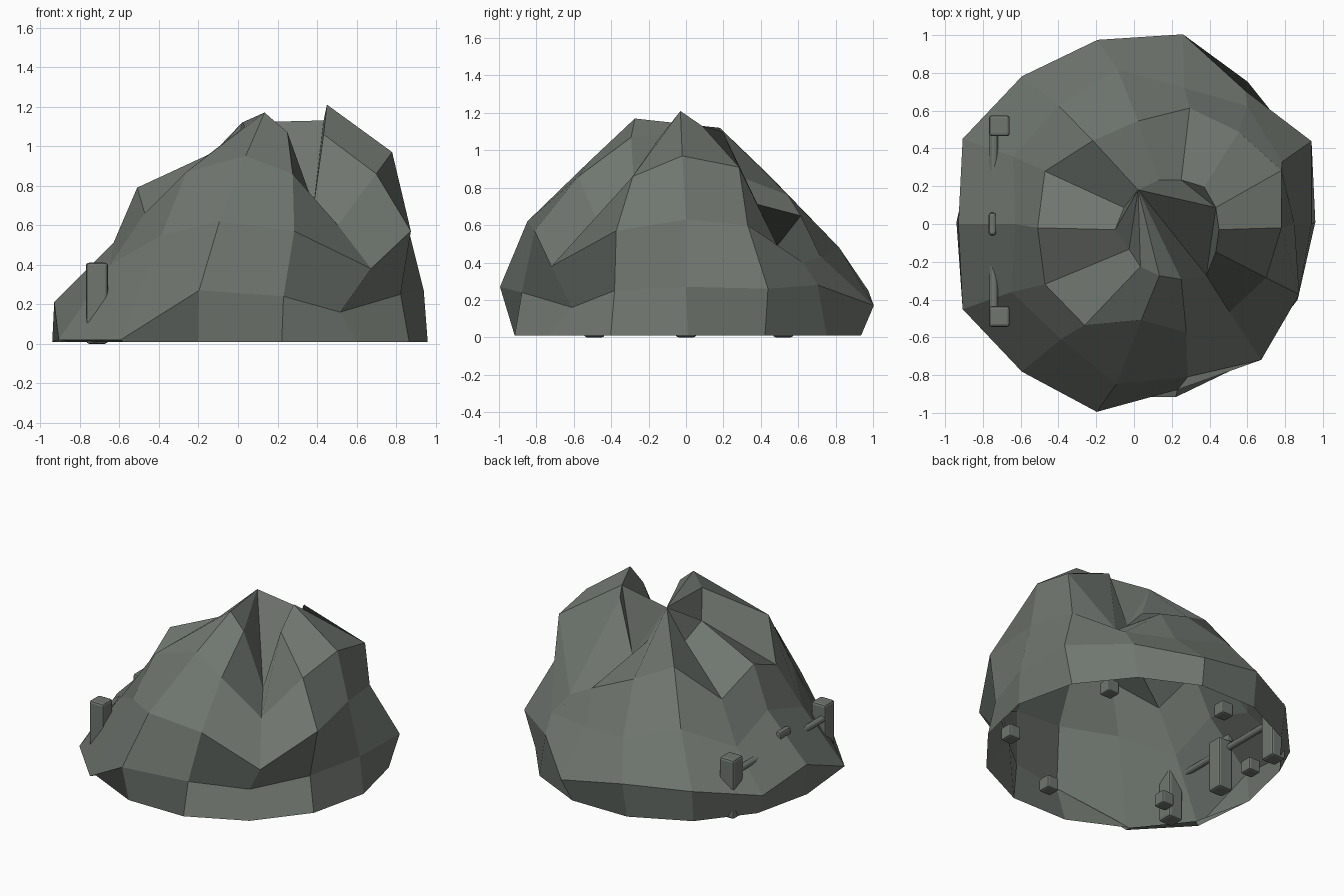
import bpy, bmesh, math
from mathutils import Vector

cube = bpy.data.objects.get("Cube")
if cube:
    bpy.data.objects.remove(cube, do_unlink=True)

stone = bpy.data.materials.new("grey_green_stone")
stone.use_nodes = True
colour = (0.16, 0.18, 0.16, 1)
stone.diffuse_color = colour
stone.node_tree.nodes["Principled BSDF"].inputs["Base Color"].default_value = colour

SIDES = 14


def add_object(name, bm):
    mesh = bpy.data.meshes.new(name)
    bm.to_mesh(mesh)
    bm.free()
    mesh.materials.append(stone)
    obj = bpy.data.objects.new(name, mesh)
    bpy.context.collection.objects.link(obj)
    return obj


def add_ring(bm, centre, radii, heights):
    ring = []
    for k in range(SIDES):
        a = math.tau * k / SIDES
        ring.append(bm.verts.new((centre[0] + radii[k] * math.cos(a),
                                  centre[1] + radii[k] * math.sin(a), heights[k])))
    return ring


def rounded_box(name, centre, size, bevel):
    bm = bmesh.new()
    bmesh.ops.create_cube(bm, size=1)
    bmesh.ops.scale(bm, vec=Vector(size), verts=bm.verts)
    obj = add_object(name, bm)
    obj.location = centre
    mod = obj.modifiers.new("soft_edges", "BEVEL")
    mod.width = bevel
    mod.segments = 2
    return obj


# Rock shell: uneven rings around a leaning axis, open below
bm = bmesh.new()
rings = [
    # foot
    add_ring(bm, (.01, .01), [.95] * SIDES, [.01] * SIDES),
    # bulging skirt
    add_ring(bm, (.03, 0),
             [.91, 1.01, .9, 1.03, 1, 1, 1.04, .96, 1.04, 1, 1.02, .9, .78, .88],
             [.27, .26, .28, .17, .25, .23, .16, .21, .02, .02, .27, .24, .16, .25]),
    # waist
    add_ring(bm, (.1, 0),
             [.75, .76, .8, .74, .84, .8, .82, .73, .83, .78, .87, .83, .92, .86],
             [.63, .6, .4, .43, .48, .55, .39, .51, .4, .55, .62, .57, .38, .57]),
    # shoulder
    add_ring(bm, (.15, -.02),
             [.63, .7, .65, .65, .58, .59, .69, .66, .69, .66, .5, .57, .57, .61],
             [.97, .91, .49, .65, .76, .87, .65, .79, .66, .87, .95, .86, .6, .86]),
    # jagged crown with gullies
    add_ring(bm, (.19, -.03),
             [.26, .27, .29, .27, .27, .27, .27, .29, .24, .25, .25, .27, .31, .27],
             [1.21, 1.13, 1.1, .75, .88, 1.12, .87, .98, .92, 1.1, 1.17, 1.07, .7, 1.06]),
]
for low, high in zip(rings, rings[1:]):
    for k in range(SIDES):
        n = (k + 1) % SIDES
        bm.faces.new((low[k], low[n], high[n], high[k]))

# Crown top: creased plates hung between the rear lip and the peaks
crown = rings[-1]
plates = ((13, 0, 1), (12, 13, 1), (12, 1, 5), (11, 12, 5), (10, 11, 5), (1, 2, 3),
          (1, 3, 5), (3, 4, 5), (5, 6, 7), (5, 7, 8), (5, 8, 9), (5, 9, 10))
for plate in plates:
    bm.faces.new([crown[i] for i in plate])
add_object("rock_shell", bm)

# Three posts half sunk in the low side
for name, y in (("front_post", -.49), ("middle_post", 0), ("back_post", .52)):
    top = .41 if y else .36
    rounded_box(name, (-.713, y, top / 2), (.11, .11, top), .015)

# Rail joining the posts, with a small stub breaking the surface
bm = bmesh.new()
bmesh.ops.create_cone(bm, cap_ends=True, segments=12, radius1=.022, radius2=.022, depth=1)
rail = add_object("rail", bm)
rail.location = (-.742, 0, .31)
rail.rotation_euler.x = math.pi / 2
rounded_box("rail_stub", (-.75, 0, .38), (.04, .12, .06), .015)

# Ring of small blocks inside the foot
spots = ((.57, .44), (-.16, .69), (-.75, .25), (-.6, -.42), (.08, -.74), (.68, -.4))
for i, (x, y) in enumerate(spots):
    rounded_box(f"inner_block_{i + 1}", (x, y, .08), (.09, .09, .09), .012)
